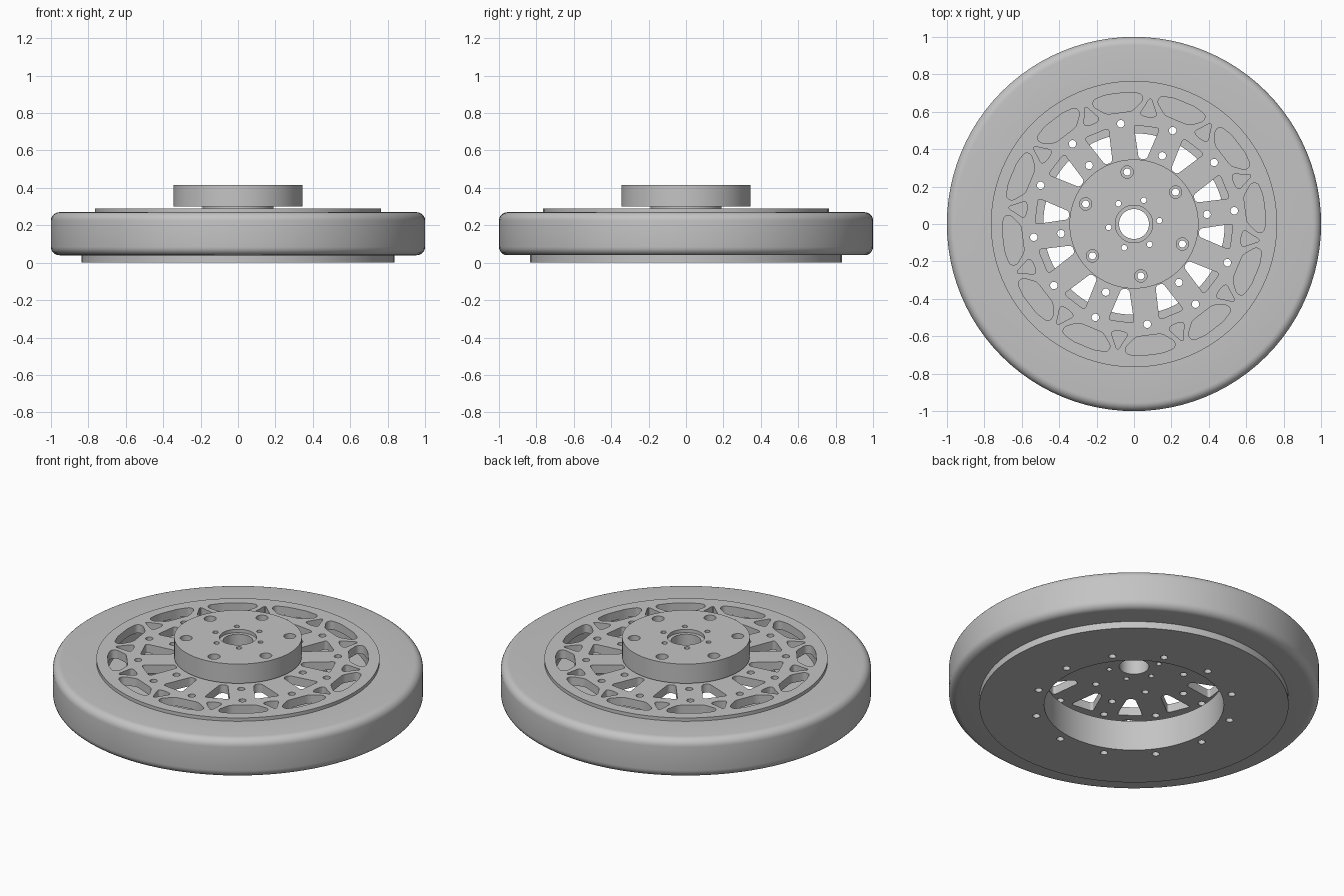
import bpy, bmesh, math
from mathutils import Vector

if "Cube" in bpy.data.objects:
    bpy.data.objects.remove(bpy.data.objects["Cube"])

SEG = 96
grey = bpy.data.materials.new("plain_grey")
grey.diffuse_color = (0.55, 0.55, 0.55, 1)
grey.use_nodes = True
grey.node_tree.nodes["Principled BSDF"].inputs["Base Color"].default_value = grey.diffuse_color


def finish(ob):
    """Weld, fix normals, colour and shade."""
    bm = bmesh.new()
    bm.from_mesh(ob.data)
    bmesh.ops.remove_doubles(bm, verts=bm.verts, dist=1e-5)
    bmesh.ops.recalc_face_normals(bm, faces=bm.faces)
    bm.to_mesh(ob.data)
    bm.free()
    ob.data.materials.clear()
    ob.data.materials.append(grey)
    bpy.ops.object.select_all(action='DESELECT')
    ob.select_set(True)
    bpy.context.view_layer.objects.active = ob
    bpy.ops.object.shade_smooth_by_angle(angle=math.radians(35))


def circle(r, dist=0, deg=0, n=SEG):
    a = math.radians(deg)
    return [(dist * math.cos(a) + r * math.cos(math.tau * i / n),
             dist * math.sin(a) + r * math.sin(math.tau * i / n)) for i in range(n)]


def holes(r, dist, start, count):
    return [circle(r, dist, start + 360 * k / count, 20) for k in range(count)]


def rounded(points, radius, deg):
    """Closed outline with rounded corners, turned about the wheel axis."""
    pts = [Vector(p) for p in points]
    ca, sa = math.cos(math.radians(deg)), math.sin(math.radians(deg))
    out = []
    for i, p in enumerate(pts):
        a, b = pts[i - 1] - p, pts[(i + 1) % len(pts)] - p
        a = p + a.normalized() * min(radius, a.length * 0.45)
        b = p + b.normalized() * min(radius, b.length * 0.45)
        for k in range(6):
            t = k / 5
            q = a * (1 - t) ** 2 + p * 2 * t * (1 - t) + b * t * t
            out.append((q.x * ca - q.y * sa, q.x * sa + q.y * ca))
    return out


def plate(name, z0, z1, outlines):
    """Flat plate: first outline is the rim, the others are openings."""
    cu = bpy.data.curves.new(name, 'CURVE')
    cu.dimensions, cu.fill_mode = '2D', 'BOTH'
    cu.extrude = (z1 - z0) / 2
    for line in outlines:
        sp = cu.splines.new('POLY')
        sp.points.add(len(line) - 1)
        for pt, (x, y) in zip(sp.points, line):
            pt.co = (x, y, 0, 1)
        sp.use_cyclic_u = True
    ob = bpy.data.objects.new(name, cu)
    bpy.context.collection.objects.link(ob)
    ob.location.z = (z0 + z1) / 2
    bpy.ops.object.select_all(action='DESELECT')
    ob.select_set(True)
    bpy.context.view_layer.objects.active = ob
    bpy.ops.object.convert(target='MESH')
    finish(bpy.context.view_layer.objects.active)


def lathe(name, profile):
    bm = bmesh.new()
    vs = [bm.verts.new((r, 0, z)) for r, z in profile]
    es = [bm.edges.new((vs[i - 1], vs[i])) for i in range(len(vs))]
    bmesh.ops.spin(bm, geom=vs + es, cent=(0, 0, 0), axis=(0, 0, 1),
                   angle=math.tau, steps=SEG, use_merge=True)
    me = bpy.data.meshes.new(name)
    bm.to_mesh(me)
    bm.free()
    ob = bpy.data.objects.new(name, me)
    bpy.context.collection.objects.link(ob)
    finish(ob)


# outer ring with rounded shoulders and a seat for the spoked plate
R = 0.045
arc = [(1 - R + R * math.cos(a), s + R * math.sin(a))
       for s, a0 in ((0.04 + R, -90), (0.27 - R, 0))
       for a in (math.radians(a0 + 15 * k) for k in range(7))]
lathe("outer_ring", [(0.71, 0.04)] + arc + [(0.765, 0.27), (0.765, 0.24), (0.71, 0.24)])

# backing plate and inner floor, both with the wide centre opening
rim_bolts = holes(0.02, 0.54, 7.5, 12)
plate("backing_plate", 0, 0.04, [circle(0.835), circle(0.485)] + rim_bolts)
plate("inner_floor", 0.04, 0.18, [circle(0.71), circle(0.485)] + rim_bolts)

# spoked plate with three rings of cutouts
slot = [(0.35, -0.021), (0.35, 0.021), (0.525, 0.07), (0.525, -0.07)]
window = [(0.60, -0.07), (0.60, 0.07), (0.65, 0.135), (0.685, 0.13),
          (0.703, 0.06), (0.703, -0.06), (0.685, -0.13), (0.65, -0.135)]
wedge = [(0.585, -0.048), (0.575, 0), (0.585, 0.048), (0.685, 0)]
cuts = []
for k in range(12):
    cuts += [rounded(slot, 0.02, 22.5 + 30 * k),
             rounded(window, 0.02, 7.5 + 30 * k),
             rounded(wedge, 0.022, 22.5 + 30 * k)]
core_bolts = holes(0.015, 0.137, 7.5, 6)
hub_bolts = holes(0.019, 0.28, 37.5, 6)
plate("spoked_plate", 0.24, 0.29, [circle(0.765), circle(0.08)] + cuts + rim_bolts
      + holes(0.02, 0.394, 7.5, 6) + core_bolts + hub_bolts)

# hub collar with counterbored bolt holes
plate("hub_collar_lower", 0.30, 0.385, [circle(0.345), circle(0.19)] + hub_bolts)
plate("hub_collar_upper", 0.385, 0.415,
      [circle(0.345), circle(0.19)] + holes(0.033, 0.28, 37.5, 6))

# hub core with a stepped bore
plate("hub_core_lower", 0.29, 0.395, [circle(0.19), circle(0.08)] + core_bolts)
plate("hub_core_upper", 0.395, 0.415, [circle(0.19), circle(0.10)] + core_bolts)
